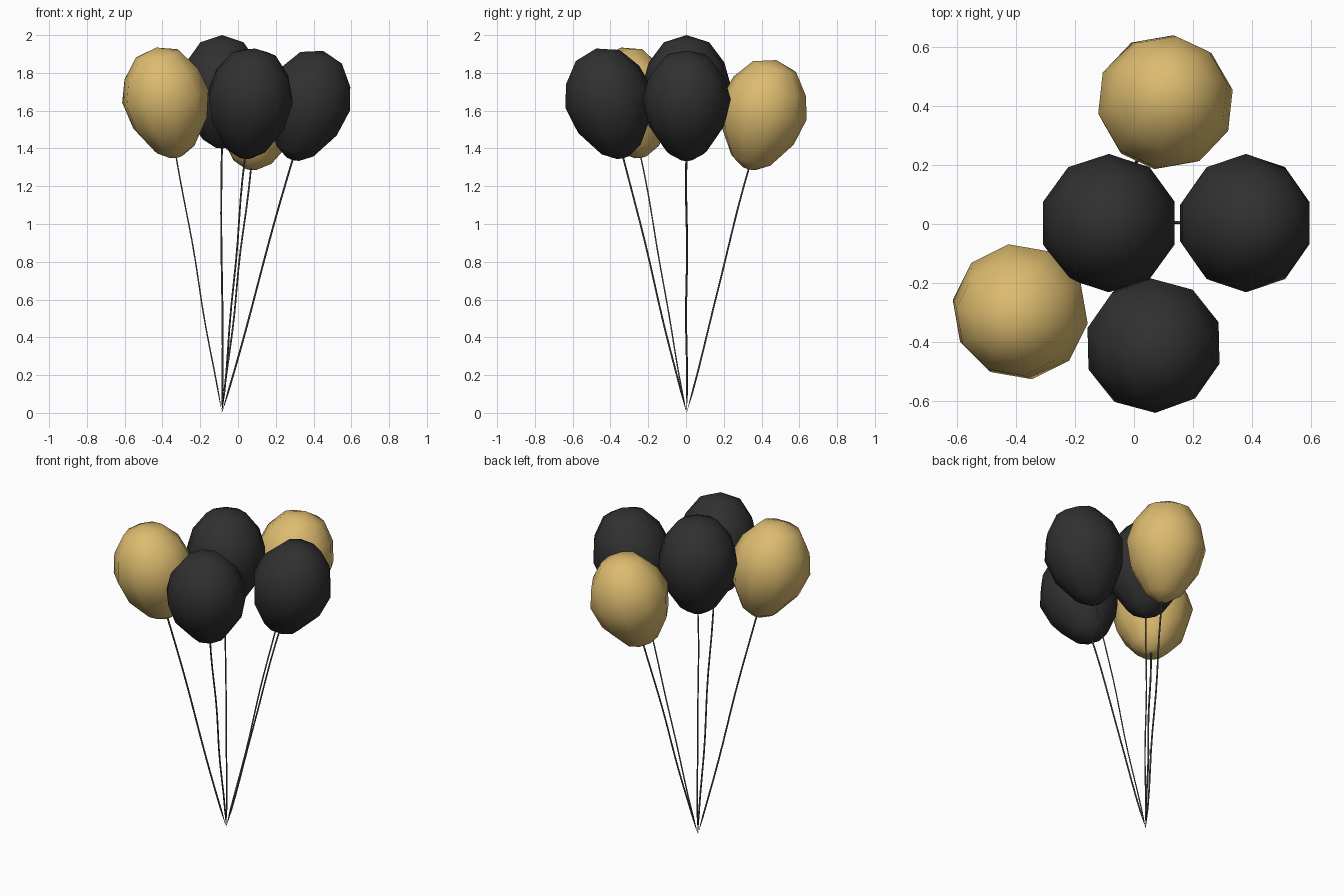
import bpy, bmesh, math
from mathutils import Matrix, Vector

if "Cube" in bpy.data.objects:
    bpy.data.objects.remove(bpy.data.objects["Cube"])

BASE = Vector((-0.085, 0.003, 0.0))   # point where all strings meet
SEG = 10


def material(name, rgb):
    m = bpy.data.materials.new(name)
    m.diffuse_color = (*rgb, 1)
    m.use_nodes = True
    m.node_tree.nodes["Principled BSDF"].inputs["Base Color"].default_value = m.diffuse_color
    return m


GOLD = material("gold", (0.72, 0.50, 0.16))
BLACK = material("black", (0.03, 0.03, 0.03))
STRING = material("string_grey", (0.10, 0.10, 0.10))


def loft(name, rings, sides, mat, xf):
    """rings: (x, y, z, radius); radius 0 makes a pole."""
    bm = bmesh.new()
    loops = []
    for x, y, z, r in rings:
        if r == 0:
            loops.append([bm.verts.new((x, y, z))])
        else:
            angs = [math.pi / 2 + 2 * math.pi * i / sides for i in range(sides)]
            loops.append([bm.verts.new((x + r * math.cos(a), y + r * math.sin(a), z))
                          for a in angs])
    for a, b in zip(loops, loops[1:]):
        for i in range(sides):
            j = (i + 1) % sides
            if len(a) == 1:
                bm.faces.new((a[0], b[j], b[i]))
            elif len(b) == 1:
                bm.faces.new((a[i], a[j], b[0]))
            else:
                bm.faces.new((a[i], a[j], b[j], b[i]))
    bmesh.ops.recalc_face_normals(bm, faces=bm.faces)
    for f in bm.faces:
        f.smooth = True
    me = bpy.data.meshes.new(name)
    bm.to_mesh(me)
    bm.free()
    me.materials.append(mat)
    ob = bpy.data.objects.new(name, me)
    ob.matrix_world = xf
    bpy.context.collection.objects.link(ob)
    return ob


# Balloon outline: height above the tip, radius
PROFILE = [(0.0, 0.0), (0.004, 0.035), (0.048, 0.107), (0.188, 0.200),
           (0.334, 0.234), (0.455, 0.200), (0.562, 0.120), (0.60, 0.0)]

# name, azimuth, tilt (degrees), string length, material
BALLOONS = [("centre", 0, 0, 1.40, BLACK),
            ("right", 0, 15.6, 1.39, BLACK),
            ("front", -70, 14.8, 1.395, BLACK),
            ("left", -135, 14.2, 1.395, GOLD),
            ("back", 65, 15.7, 1.34, GOLD)]

for name, az, tilt, length, mat in BALLOONS:
    xf = (Matrix.Translation(BASE) @ Matrix.Rotation(math.radians(az), 4, 'Z')
          @ Matrix.Rotation(math.radians(tilt), 4, 'Y'))
    loft(name + "_balloon", [(0, 0, length + s, r) for s, r in PROFILE], SEG, mat, xf)

    # slightly wavy string tapering to a point at the bottom
    n = 12
    path = [(0, 0, 0, 0)]
    for k in range(1, n + 1):
        t = k / n
        path.append((0.004 * math.sin(2 * math.pi * t), 0.003 * math.sin(4 * math.pi * t),
                     t * (length + 0.01), 0.005))
    loft(name + "_string", path, 4, STRING, xf)
